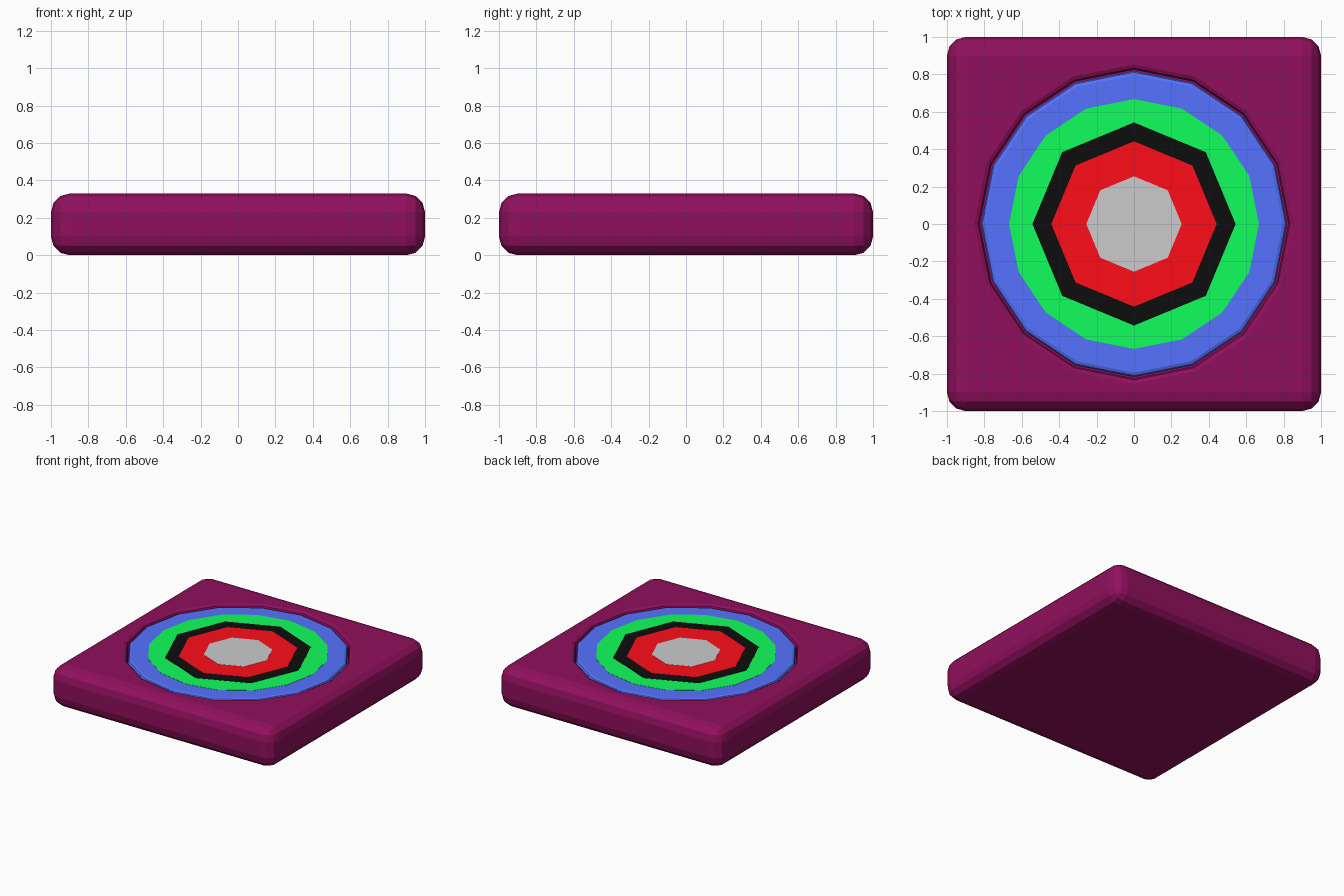
import bpy, bmesh, math

if "Cube" in bpy.data.objects:
    bpy.data.objects.remove(bpy.data.objects["Cube"])


def material(name, rgb):
    m = bpy.data.materials.new(name)
    m.diffuse_color = (*rgb, 1)
    return m


def turned(name, profile, sides, mat=None):
    """Closed solid turned around z from (radius, height) pairs, bottom to top."""
    bm = bmesh.new()
    rings = []
    for r, z in profile:
        rings.append([bm.verts.new((r * math.cos(2 * math.pi * i / sides),
                                    r * math.sin(2 * math.pi * i / sides), z))
                      for i in range(sides)])
    for a, b in zip(rings, rings[1:]):
        for i in range(sides):
            j = (i + 1) % sides
            bm.faces.new((a[i], a[j], b[j], b[i]))
    bm.faces.new(rings[0][::-1])
    bm.faces.new(rings[-1])
    mesh = bpy.data.meshes.new(name)
    bm.to_mesh(mesh)
    bm.free()
    ob = bpy.data.objects.new(name, mesh)
    bpy.context.collection.objects.link(ob)
    if mat:
        mesh.materials.append(mat)
    return ob


purple = material("purple", (0.20, 0.004, 0.08))
purple.diffuse_color = (0.28, 0.005, 0.11, 1)

# Rounded square slab
H = 0.33
bpy.ops.mesh.primitive_cube_add(size=1, location=(0, 0, H / 2))
slab = bpy.context.object
slab.name = "base_slab"
slab.scale = (2, 2, H)
bpy.ops.object.transform_apply(location=True, rotation=False, scale=True)
slab.data.materials.append(purple)
bevel = slab.modifiers.new("rounded_edges", 'BEVEL')
bevel.width = 0.1
bevel.segments = 3

# Round recess with softened lip
cutter = turned("recess_cutter",
                [(0.825, 0.2), (0.825, 0.30), (0.833, 0.32), (0.853, 0.33), (0.853, 0.4)],
                16, purple)
cutter.hide_render = True
cutter.hide_viewport = True
cut = slab.modifiers.new("recess", 'BOOLEAN')
cut.operation = 'DIFFERENCE'
cut.solver = 'EXACT'
cut.object = cutter

# Inset disc with chamfered rim
turned("blue_disc", [(0.818, 0.2), (0.818, 0.303), (0.811, 0.317), (0.795, 0.324)],
       16, material("blue", (0.09, 0.17, 1.0)))

# Concentric flat layers
layers = [
    ("green_ring", 0.668, 16, (0.005, 1.0, 0.107)),
    ("black_ring", 0.543, 8, (0.004, 0.004, 0.004)),
    ("red_ring", 0.442, 8, (1.0, 0.004, 0.01)),
    ("grey_centre", 0.255, 8, None),
]
for k, (name, r, sides, rgb) in enumerate(layers):
    mat = material(name, rgb) if rgb else None
    turned(name, [(r, 0.31), (r, 0.3255 + 0.001 * k)], sides, mat)

for m in bpy.data.materials:
    if m.users and not m.is_grease_pencil:
        m.use_nodes = True
        m.node_tree.nodes["Principled BSDF"].inputs["Base Color"].default_value = m.diffuse_color
